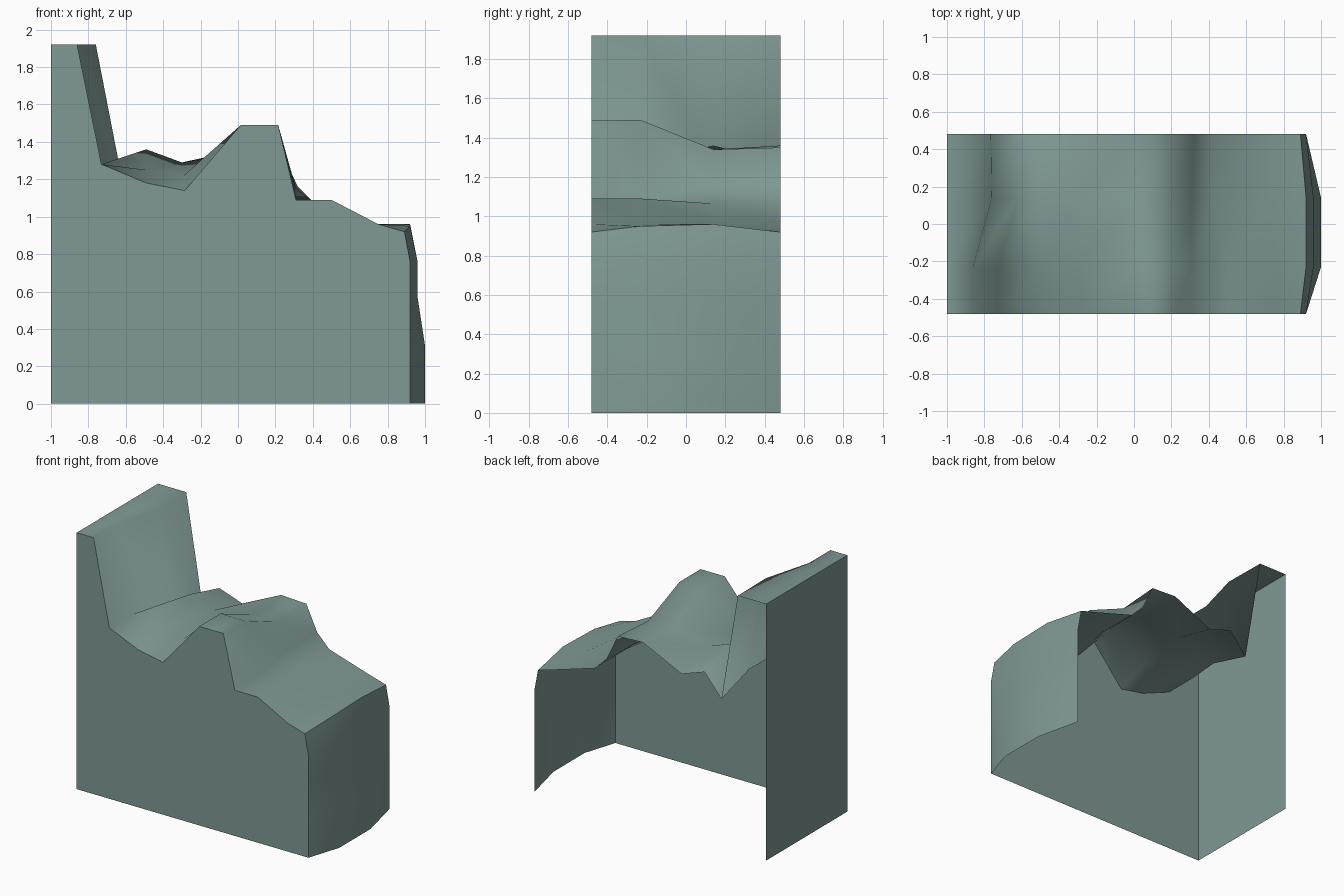
import bpy

if "Cube" in bpy.data.objects:
    bpy.data.objects.remove(bpy.data.objects["Cube"])

mat = bpy.data.materials.new("grey green")
mat.diffuse_color = (0.215, 0.32, 0.30, 1)
mat.use_nodes = True
mat.node_tree.nodes["Principled BSDF"].inputs["Base Color"].default_value = mat.diffuse_color


def make(name, verts, faces, angle=None):
    me = bpy.data.meshes.new(name)
    me.from_pydata(verts, [], faces)
    me.materials.append(mat)
    ob = bpy.data.objects.new(name, me)
    bpy.context.collection.objects.link(ob)
    if angle:
        for p in me.polygons:
            p.use_smooth = True
    return ob


def loft(name, rows):
    """Skin between rows of equal point count."""
    n = len(rows[0])
    faces = [(r * n + i, r * n + i + 1, (r + 1) * n + i + 1, (r + 1) * n + i)
             for r in range(len(rows) - 1) for i in range(n - 1)]
    return make(name, [v for row in rows for v in row], faces, True)


# terrain profiles (x, z), front to back
ys = (-0.48, -0.23, 0.14, 0.48)
profiles = [
    [(-1, 1.92), (-.86, 1.92), (-.73, 1.28), (-.49, 1.18), (-.285, 1.14), (.015, 1.49),
     (.215, 1.49), (.31, 1.09), (.5, 1.09), (.75, .96), (.89, .92)],
    [(-1, 1.92), (-.86, 1.92), (-.73, 1.28), (-.49, 1.25), (-.29, 1.22), (.015, 1.49),
     (.215, 1.49), (.31, 1.09), (.5, 1.09), (.75, .96), (.92, .95)],
    [(-1, 1.92), (-.76, 1.92), (-.62, 1.20), (-.49, 1.36), (-.30, 1.29), (.015, 1.34),
     (.215, 1.34), (.31, 1.15), (.42, 1.065), (.75, .96), (.92, .96)],
    [(-1, 1.92), (-.765, 1.92), (-.63, 1.11), (-.49, 1.275), (-.30, 1.21), (.02, 1.36),
     (.23, 1.35), (.32, 1.16), (.42, 1.06), (.75, .96), (.89, .92)],
]
loft("terrain_top", [[(x, y, z) for x, z in p] for y, p in zip(ys, profiles)])

# bulging right end, from rim to ground
corner = [(.92, .76), (.92, .57), (.92, .31), (.92, 0)]
middle = [(.96, .76), (.96, .57), (1, .31), (1, 0)]
end_rows = []
for y, p in zip(ys, profiles):
    rim = p[-1]
    lower = corner if abs(y) > .4 else middle
    end_rows.append([(x, y, z) for x, z in [rim] + lower])
loft("right_end", end_rows)

# flat front wall under the front profile
front = [(-1, 0)] + corner[::-1] + profiles[0][::-1]
make("front_wall", [(x, -.48, z) for x, z in front], [range(len(front))])

# flat tall left wall
make("left_wall", [(-1, .48, 0), (-1, -.48, 0), (-1, -.48, 1.92), (-1, .48, 1.92)],
     [(0, 1, 2, 3)])
# fix left and loft facing so every outside face points outward
for name, axis, sign in (("terrain_top", 2, 1), ("right_end", 0, 1),
                         ("front_wall", 1, -1), ("left_wall", 0, -1)):
    me = bpy.data.objects[name].data
    if sum(p.normal[axis] for p in me.polygons) * sign < 0:
        me.flip_normals()
